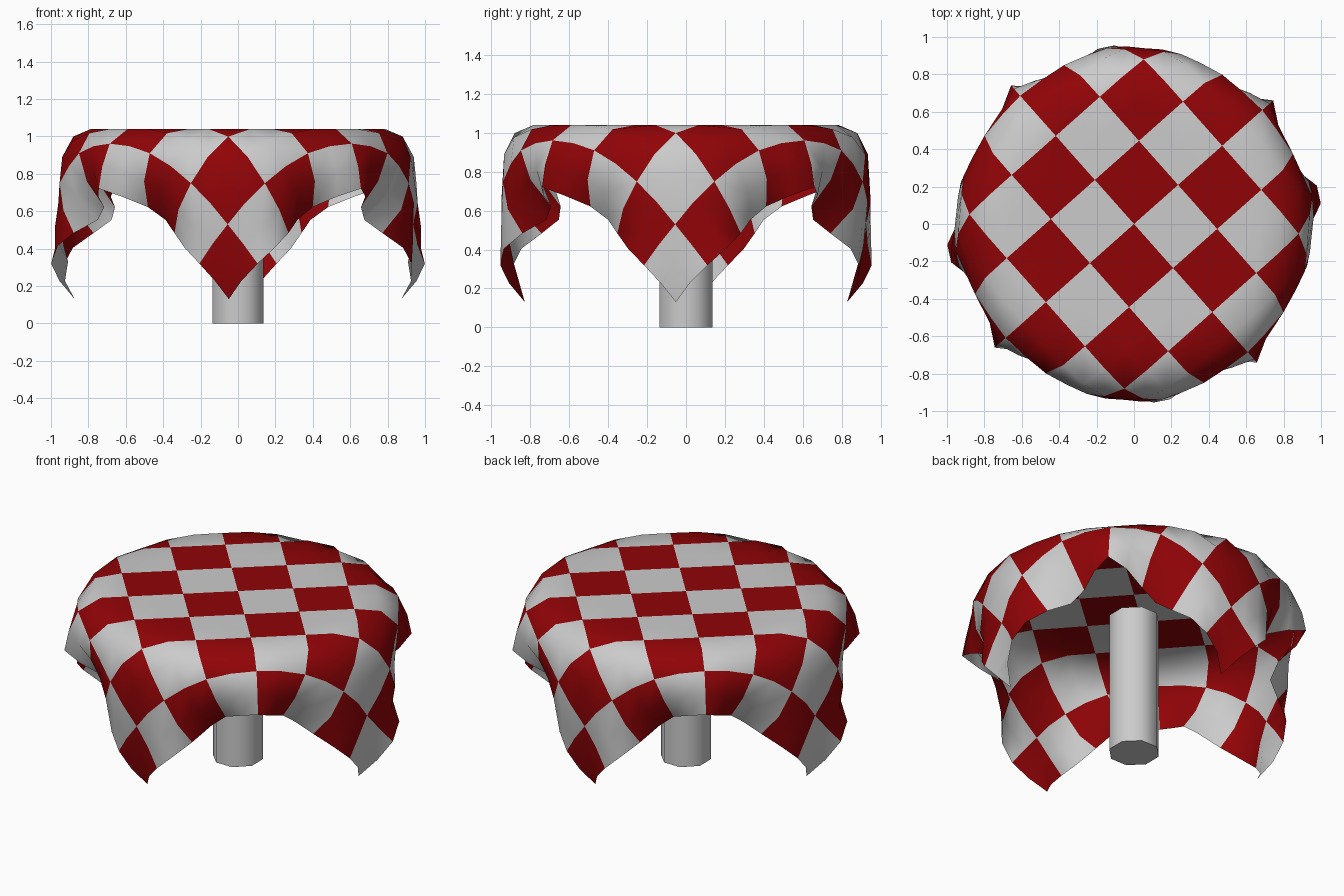
import bpy, bmesh, math

if "Cube" in bpy.data.objects:
    bpy.data.objects.remove(bpy.data.objects["Cube"])

CELL = 0.315                 # check size
HALF = CELL * 4              # half width of the square cloth
ROT = math.radians(41.6)     # cloth turn on the table
N = 16                       # two faces per check

# Hem radius from flap corner (first) to middle of the hem (last), both sides
HEM_CCW = [0.83, 0.91, 0.96, 0.955, 0.88, 0.78, 0.79, 0.89, 0.97]
HEM_CW = [0.83, 0.89, 0.91, 0.89, 0.81, 0.75, 0.79, 0.90, 0.97]
# Drape profile: distance along cloth, radius, height
PROFILE = [(0, 0, 1.04), (0.80, 0.80, 1.04), (0.90, 0.89, 0.995),
           (1.0, 0.935, 0.90), (1.2, 0.955, 0.675), (1.336, 0.955, 0.53),
           (1.782, 0.945, 0.13)]


def lerp(a, b, t):
    return a + (b - a) * t


def profile(r):
    for p, q in zip(PROFILE, PROFILE[1:]):
        if r <= q[0]:
            t = (r - p[0]) / (q[0] - p[0])
            return lerp(p[1], q[1], t), lerp(p[2], q[2], t)
    return PROFILE[-1][1:]


def drape(u, v):
    r = math.hypot(u, v)
    ang = math.atan2(v, u)
    rad, z = profile(r)
    # angle from the nearest flap corner, -45..45 degrees
    q = math.pi / 2
    phi = ang - math.pi / 4
    phi -= q * round(phi / q)
    off = math.pi / 4 - abs(phi)
    hem_len = HALF / math.cos(off)
    theta = ang + ROT
    if r > 0.9:
        k = min(max(8 - 8 * math.tan(off), 0), 8)
        table = HEM_CCW if phi > 0 else HEM_CW
        i = min(int(k), 7)
        hem = lerp(table[i], table[i + 1], k - i) + 0.045 * math.cos(theta) ** 2
        t = min((r - 0.9) / (hem_len - 0.9), 1)
        # inward folds start lower down than outward ones
        rad = lerp(rad, hem, t ** (2.2 if hem < rad else 1.2))
        z += 0.11 * t ** 1.2 * (abs(phi) / (math.pi / 4)) ** 2
        theta += 0.05 * t * math.sin(4 * phi)
    return rad * math.cos(theta), rad * math.sin(theta), z


# Draped checked cloth
red = bpy.data.materials.new("red_check")
red.diffuse_color = (0.28, 0.001, 0.002, 1)
red.use_nodes = True
red.node_tree.nodes["Principled BSDF"].inputs["Base Color"].default_value = red.diffuse_color
bm = bmesh.new()
step = 2 * HALF / N
grid = [[bm.verts.new(drape(-HALF + i * step, -HALF + j * step))
         for j in range(N + 1)] for i in range(N + 1)]
for i in range(N):
    for j in range(N):
        f = bm.faces.new((grid[i][j], grid[i + 1][j],
                          grid[i + 1][j + 1], grid[i][j + 1]))
        f.material_index = 1 if (i // 2 + j // 2) % 2 == 0 else 0
        f.smooth = True
mesh = bpy.data.meshes.new("tablecloth")
mesh.materials.append(None)
mesh.materials.append(red)
bm.to_mesh(mesh)
bm.free()
cloth = bpy.data.objects.new("tablecloth", mesh)
bpy.context.collection.objects.link(cloth)

# Table leg
bpy.ops.mesh.primitive_cylinder_add(vertices=8, radius=0.147, depth=0.88,
                                    location=(0, 0, 0.44),
                                    rotation=(0, 0, math.radians(22.5)))
leg = bpy.context.object
leg.name = "table_leg"
bpy.ops.object.shade_smooth_by_angle(angle=math.radians(60))
